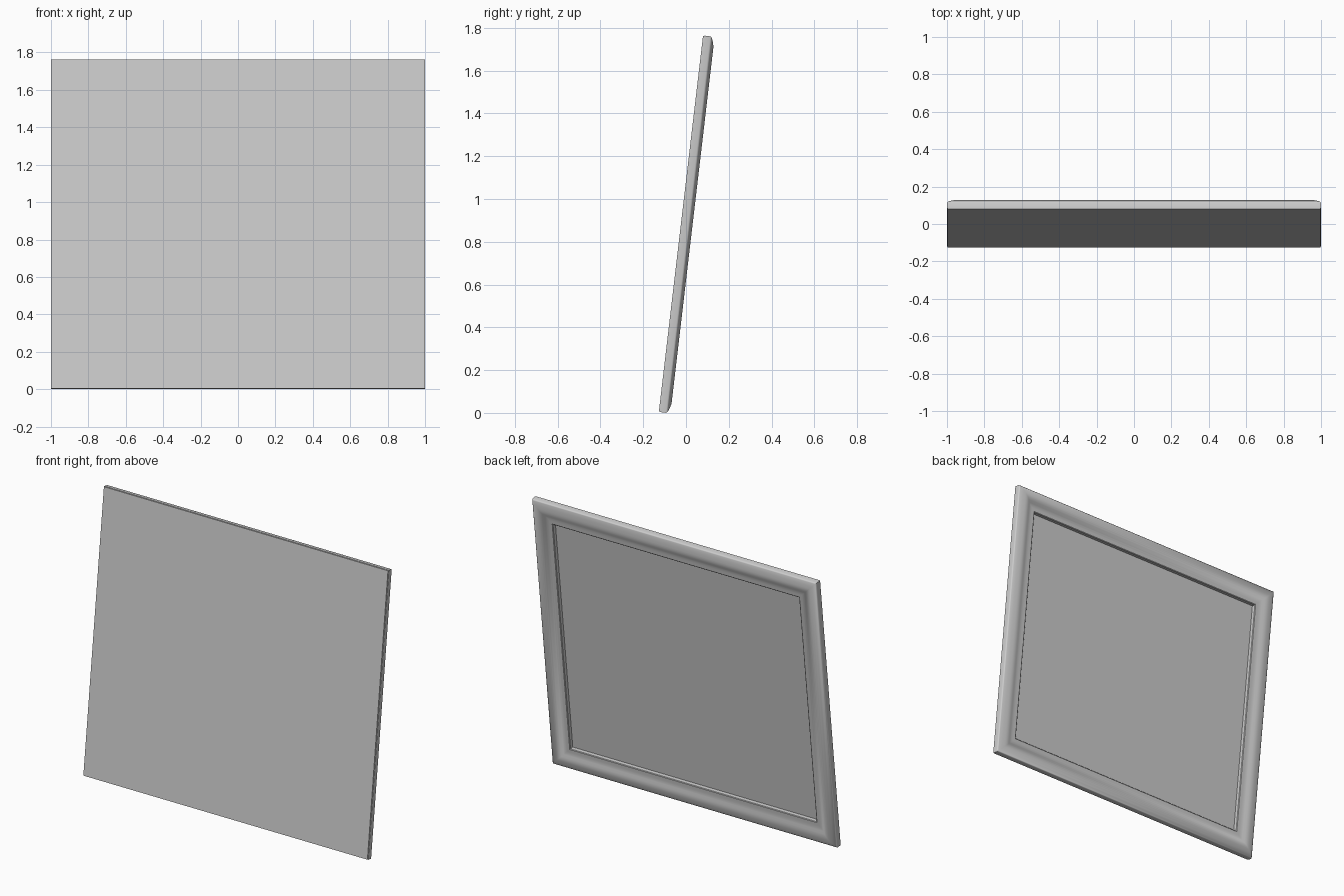
import bpy, bmesh, math
from mathutils import Matrix

if "Cube" in bpy.data.objects:
    bpy.data.objects.remove(bpy.data.objects["Cube"])

H = 1.772                      # height along the leaning plane
TILT = math.radians(6.7)
LEAN = Matrix.Translation((0, -0.127, 0.0044)) @ Matrix.Rotation(-TILT, 4, 'X')

# moulding cross-section: (inset from the outer edge, depth behind the front)
PROFILE = [(0.0, 0.006), (0.0, 0.033), (0.002, 0.038), (0.007, 0.042),
           (0.025, 0.049), (0.042, 0.0535), (0.052, 0.0545), (0.062, 0.0535),
           (0.074, 0.049), (0.088, 0.042), (0.098, 0.039), (0.112, 0.038),
           (0.131, 0.038), (0.135, 0.035), (0.135, 0.006)]


def finish(name, bm, angle):
    bmesh.ops.recalc_face_normals(bm, faces=bm.faces)
    bm.transform(LEAN)
    me = bpy.data.meshes.new(name)
    bm.to_mesh(me)
    bm.free()
    ob = bpy.data.objects.new(name, me)
    bpy.context.collection.objects.link(ob)
    bpy.ops.object.select_all(action='DESELECT')
    ob.select_set(True)
    bpy.context.view_layer.objects.active = ob
    bpy.ops.object.shade_smooth_by_angle(angle=math.radians(angle))
    return ob


# mitred moulding swept round the rectangle
bm = bmesh.new()
rings = []
for u, w in PROFILE:
    a = 1 - u
    corners = [(-a, u), (a, u), (a, H - u), (-a, H - u)]
    rings.append([bm.verts.new((x, w, v)) for x, v in corners])
for r, s in zip(rings, rings[1:] + rings[:1]):
    for i in range(4):
        j = (i + 1) % 4
        bm.faces.new((r[i], r[j], s[j], s[i]))
finish("frame_moulding", bm, 35)

# flat front sheet, its back shows as the recessed field
bm = bmesh.new()
bmesh.ops.create_cube(bm, size=1, matrix=Matrix.Translation((0, 0.006, H / 2))
                      @ Matrix.Diagonal((1.996, 0.012, H - 0.004, 1)))
finish("front_panel", bm, 30)
